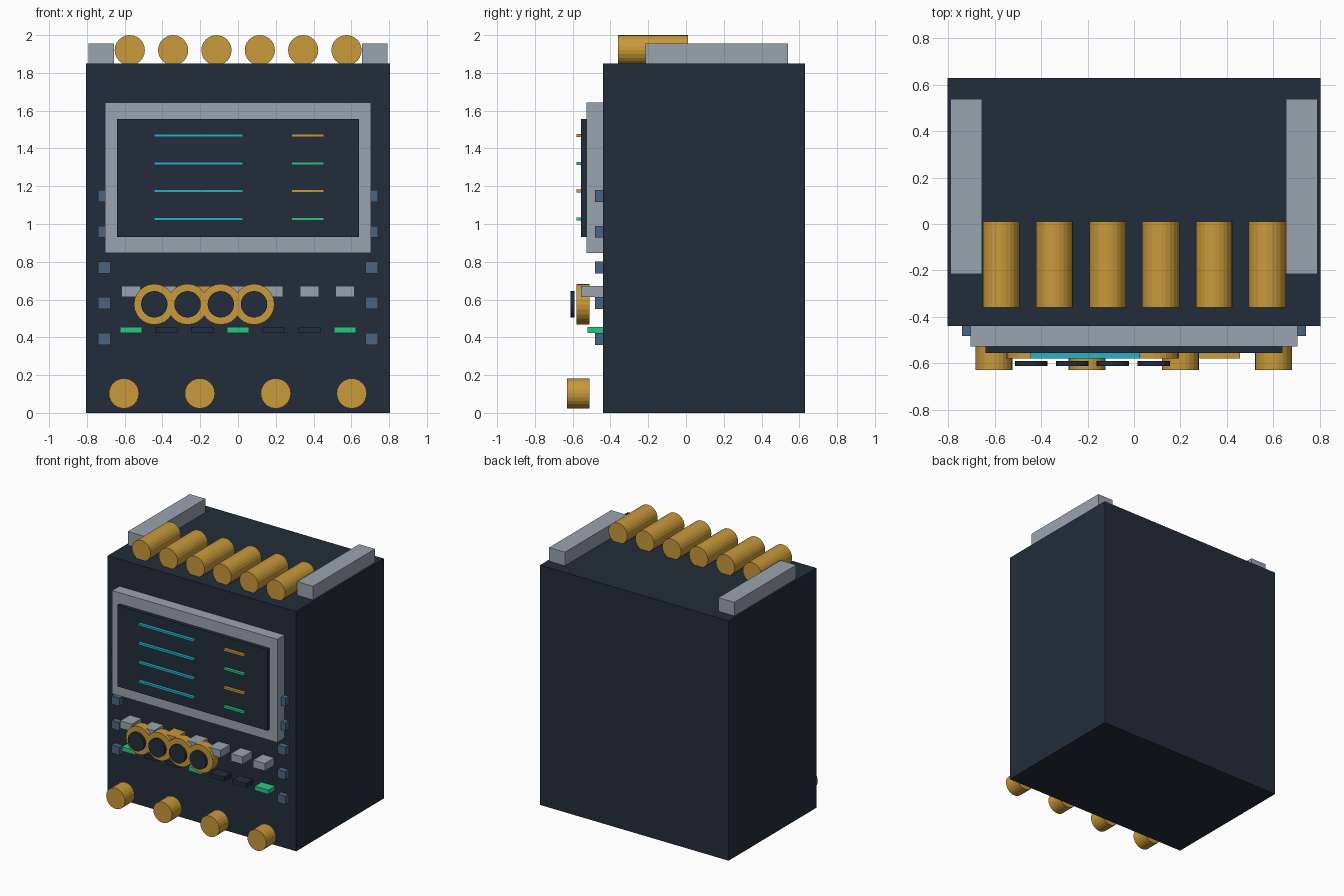
import bpy
import math

default = bpy.data.objects.get("Cube")
if default:
    bpy.data.objects.remove(default, do_unlink=True)


def material(name, r, g, b):
    m = bpy.data.materials.new(name)
    m.use_nodes = True
    m.diffuse_color = (r, g, b, 1)
    m.node_tree.nodes["Principled BSDF"].inputs["Base Color"].default_value = (r, g, b, 1)
    return m


NAVY = material("dark_navy", 0.016, 0.026, 0.042)
SILVER = material("silver_grey", 0.32, 0.37, 0.43)
GOLD = material("brass_gold", 0.58, 0.32, 0.043)
GREEN = material("signal_green", 0.024, 0.58, 0.223)
CYAN = material("trace_cyan", 0.019, 0.445, 0.578)
BLUE = material("slate_blue", 0.068, 0.13, 0.216)

FRONT = -0.44  # front face of the case


def finish(name, mat):
    obj = bpy.context.object
    obj.name = name
    obj.data.materials.append(mat)
    return obj


def box(name, mat, x, y, z):
    """Box from (low, high) ranges on each axis."""
    bpy.ops.mesh.primitive_cube_add(size=1, location=[sum(r) / 2 for r in (x, y, z)])
    obj = finish(name, mat)
    obj.scale = [r[1] - r[0] for r in (x, y, z)]
    bpy.ops.object.transform_apply(location=False, rotation=False, scale=True)
    return obj


def around(centre, width):
    return centre - width / 2, centre + width / 2


def barrel(name, mat, x, z, radius, y):
    """Cylinder lying along the y axis."""
    bpy.ops.mesh.primitive_cylinder_add(
        vertices=24, radius=radius, depth=y[1] - y[0],
        location=(x, sum(y) / 2, z), rotation=(math.pi / 2, 0, 0))
    return finish(name, mat)


# Case
box("case", NAVY, (-0.805, 0.805), (FRONT, 0.63), (0, 1.85))

# Top rails and connectors
for side, label in ((-1, "right"), (1, "left")):
    box(f"top_rail_{label}", SILVER, around(side * 0.723, 0.135), (-0.215, 0.54), (1.85, 1.955))
for i in range(6):
    barrel(f"top_connector_{i + 1}", GOLD, -0.573 + i * 0.2295, 1.92, 0.08, (-0.36, 0.01))

# Display with traces and readouts
box("display_bezel", SILVER, (-0.705, 0.705), (-0.528, FRONT), (0.846, 1.642))
box("display_screen", NAVY, (-0.64, 0.64), (-0.557, -0.528), (0.931, 1.557))
for i in range(4):
    z = around(1.027 + i * 0.147, 0.016)
    box(f"trace_line_{i + 1}", CYAN, (-0.446, 0.026), (-0.58, -0.557), z)
    box(f"readout_line_{i + 1}", GOLD if i % 2 else GREEN, (0.282, 0.456), (-0.58, -0.557), z)

# Side keys
for side, label in ((-1, "right"), (1, "left")):
    for i in range(5):
        box(f"side_key_{label}_{i + 1}", BLUE, around(side * 0.708, 0.068),
            (-0.482, FRONT), around(0.392 + i * 0.189, 0.063))

# Push buttons and status lamps
for i in range(7):
    x = (i - 3) * 0.189
    box(f"push_button_{i + 1}", GOLD if i == 2 else SILVER, around(x, 0.1),
        (-0.555, FRONT), (0.613, 0.671))
    box(f"status_lamp_{i + 1}", NAVY if i % 3 else GREEN, around(x, 0.118),
        (-0.522, FRONT), (0.422, 0.455))

# Overlapping dials with dark caps
for i in range(4):
    x = -0.443 + i * 0.176
    barrel(f"dial_{i + 1}", GOLD, x, 0.575, 0.108, (-0.58, -0.51))
    barrel(f"dial_cap_{i + 1}", NAVY, x, 0.575, 0.07, (-0.612, -0.591))

# Lower input connectors
for i in range(4):
    barrel(f"input_connector_{i + 1}", GOLD, -0.604 + i * 0.402, 0.103, 0.08, (-0.63, -0.51))
